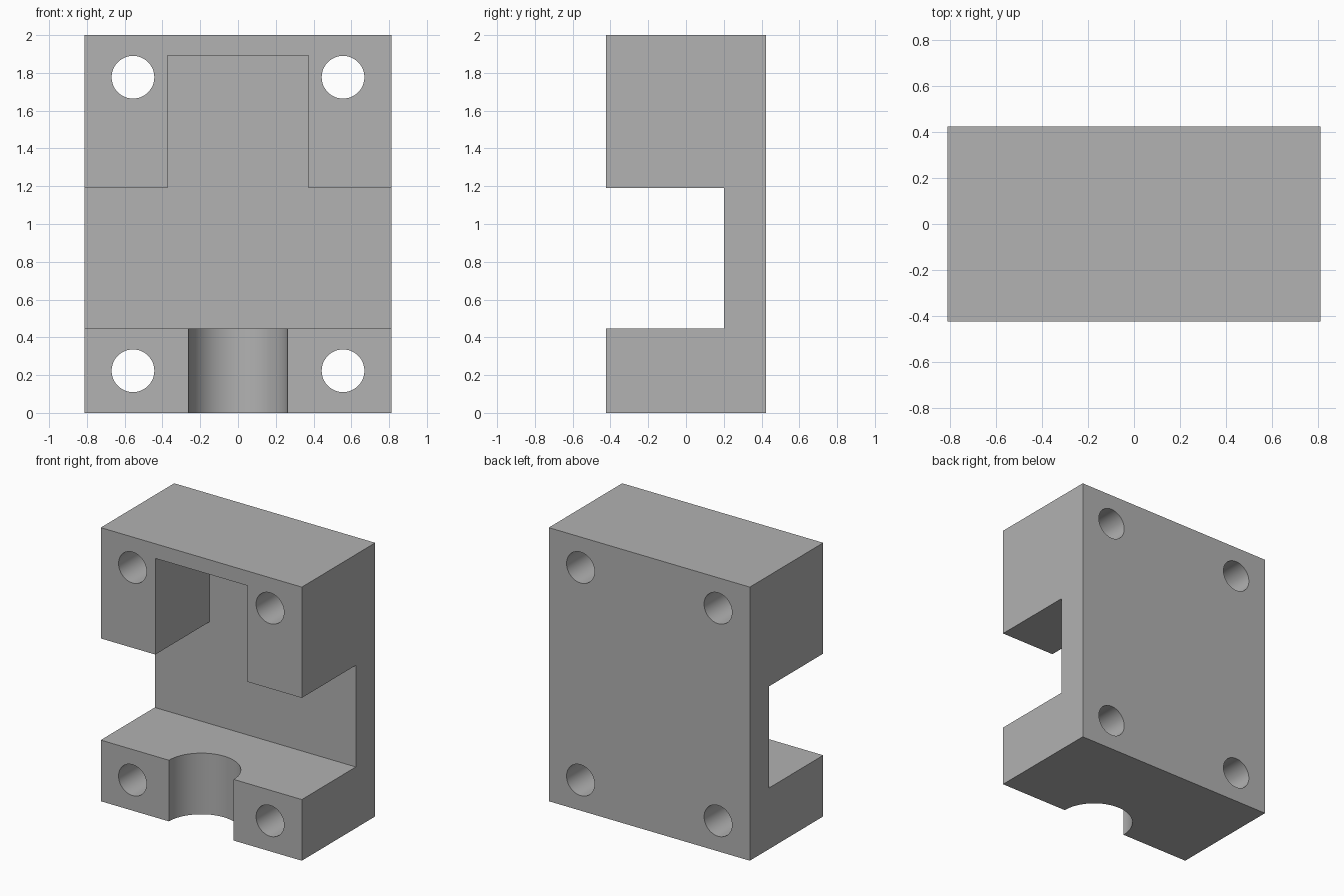
import bpy
from math import radians

cube = bpy.data.objects.get("Cube")
if cube:
    bpy.data.objects.remove(cube, do_unlink=True)

# Overall size
HALF_W, HALF_D, HEIGHT = 0.813, 0.424, 2.0
SLOT_BACK, SLOT_LOW, SLOT_HIGH = 0.2, 0.447, 1.19
POCKET_HALF, POCKET_TOP = 0.372, 1.893
HOLE_X, HOLE_Z, HOLE_R = 0.556, 0.223, 0.113
NOTCH_R = 0.262

grey = bpy.data.materials.new("plain_grey")
grey.use_nodes = True
colour = (0.445, 0.445, 0.445, 1)
grey.diffuse_color = colour
grey.node_tree.nodes["Principled BSDF"].inputs["Base Color"].default_value = colour


def box(name, x0, x1, y0, y1, z0, z1):
    bpy.ops.mesh.primitive_cube_add(
        size=1, location=((x0 + x1) / 2, (y0 + y1) / 2, (z0 + z1) / 2))
    ob = bpy.context.object
    ob.name = name
    ob.scale = (x1 - x0, y1 - y0, z1 - z0)
    bpy.ops.object.transform_apply(location=True, rotation=False, scale=True)
    ob.data.materials.append(grey)
    return ob


def cylinder(name, radius, depth, location, tilt=0):
    bpy.ops.mesh.primitive_cylinder_add(
        vertices=64, radius=radius, depth=depth, location=location,
        rotation=(radians(tilt), 0, 0))
    ob = bpy.context.object
    ob.name = name
    ob.data.materials.append(grey)
    return ob


def cut(body, cutter):
    cutter.hide_render = True
    mod = body.modifiers.new("cut", "BOOLEAN")
    mod.operation = "DIFFERENCE"
    mod.solver = "EXACT"
    mod.object = cutter
    bpy.context.view_layer.objects.active = body
    bpy.ops.object.modifier_apply(modifier=mod.name)
    bpy.data.objects.remove(cutter, do_unlink=True)


# Solid block
body = box("mounting_block", -HALF_W, HALF_W, -HALF_D, HALF_D, 0, HEIGHT)

# Slot across the full width, then the pocket rising from it
cut(body, box("slot_cutter", -1, 1, -1, SLOT_BACK, SLOT_LOW, SLOT_HIGH))
cut(body, box("pocket_cutter", -POCKET_HALF, POCKET_HALF, -1, SLOT_BACK,
              (SLOT_LOW + SLOT_HIGH) / 2, POCKET_TOP))

# Half-round notch in the lower front lip
cut(body, cylinder("notch_cutter", NOTCH_R, 1, (0, -HALF_D, 0.2)))

# Four corner bolt holes, front to back
for x in (-HOLE_X, HOLE_X):
    for z in (HOLE_Z, HEIGHT - HOLE_Z):
        cut(body, cylinder("hole_cutter", HOLE_R, 2, (x, 0, z), 90))

# Smooth the round walls, keep the edges sharp
bpy.ops.object.select_all(action="DESELECT")
body.select_set(True)
bpy.context.view_layer.objects.active = body
bpy.ops.object.shade_smooth_by_angle(angle=radians(30))
